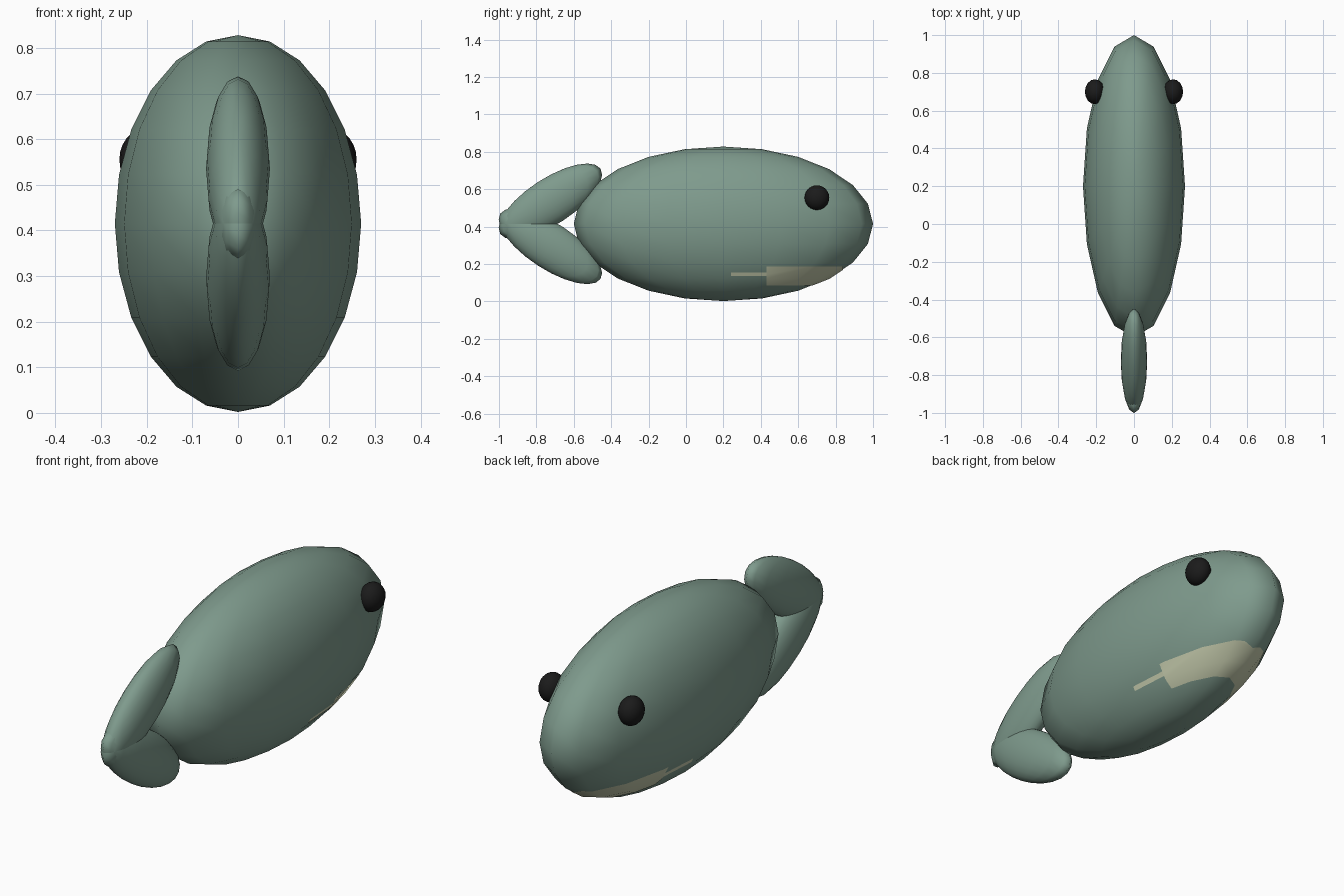
import bpy, bmesh, math
from mathutils import Matrix, Vector

if "Cube" in bpy.data.objects:
    bpy.data.objects.remove(bpy.data.objects["Cube"])


def material(name, rgb):
    m = bpy.data.materials.new(name)
    m.diffuse_color = (*rgb, 1)
    m.use_nodes = True
    m.node_tree.nodes["Principled BSDF"].inputs["Base Color"].default_value = m.diffuse_color
    return m


SKIN = material("grey_green", (0.21, 0.325, 0.265))
BELLY = material("pale_cream", (0.58, 0.62, 0.43))
BLACK = material("black", (0.011, 0.011, 0.011))

BODY_POS, BODY_SIZE = (0, 0.2, 0.415), (0.27, 0.8, 0.413)


def ellipsoid(pos, size, tilt=0):
    """Stretched sphere, tilted about the x axis."""
    bm = bmesh.new()
    bmesh.ops.create_uvsphere(bm, u_segments=16, v_segments=12, radius=1)
    bm.transform(Matrix.Translation(pos) @ Matrix.Rotation(tilt, 4, 'X')
                 @ Matrix.Diagonal((*size, 1)))
    return bm


def finish(name, bm, mat):
    for f in bm.faces:
        f.smooth = True
    me = bpy.data.meshes.new(name)
    bm.to_mesh(me)
    bm.free()
    me.materials.append(mat)
    ob = bpy.data.objects.new(name, me)
    bpy.context.collection.objects.link(ob)
    return ob


def belly_plate(name, y0, y1, z0, z1, grow=1.005):
    """Thin skin of the body, cut to a band between four planes."""
    bm = ellipsoid(BODY_POS, [s * grow for s in BODY_SIZE])
    for co, no in (((0, y0, 0), (0, -1, 0)), ((0, y1, 0), (0, 1, 0)),
                   ((0, 0, z0), (0, 0, -1)), ((0, 0, z1), (0, 0, 1))):
        bmesh.ops.bisect_plane(bm, geom=bm.verts[:] + bm.edges[:] + bm.faces[:],
                               plane_co=Vector(co), plane_no=Vector(no),
                               clear_outer=True)
    finish(name, bm, BELLY)


# Body
finish("body", ellipsoid(BODY_POS, BODY_SIZE), SKIN)

# Pale patch under the head, with a thin streak behind it
belly_plate("belly_patch", 0.43, 0.84, 0.085, 0.188)
belly_plate("belly_streak", 0.24, 0.43, 0.135, 0.155)

# Tail lobes and eyes
for side, tail, eye in ((1, "upper", "right"), (-1, "lower", "left")):
    finish(tail + "_tail_lobe",
           ellipsoid((0, -0.725, 0.415 + side * 0.12), (0.07, 0.32, 0.123),
                     side * math.radians(33)), SKIN)
    finish(eye + "_eye",
           ellipsoid((side * 0.207, 0.7, 0.555), (0.053, 0.066, 0.066)), BLACK)
